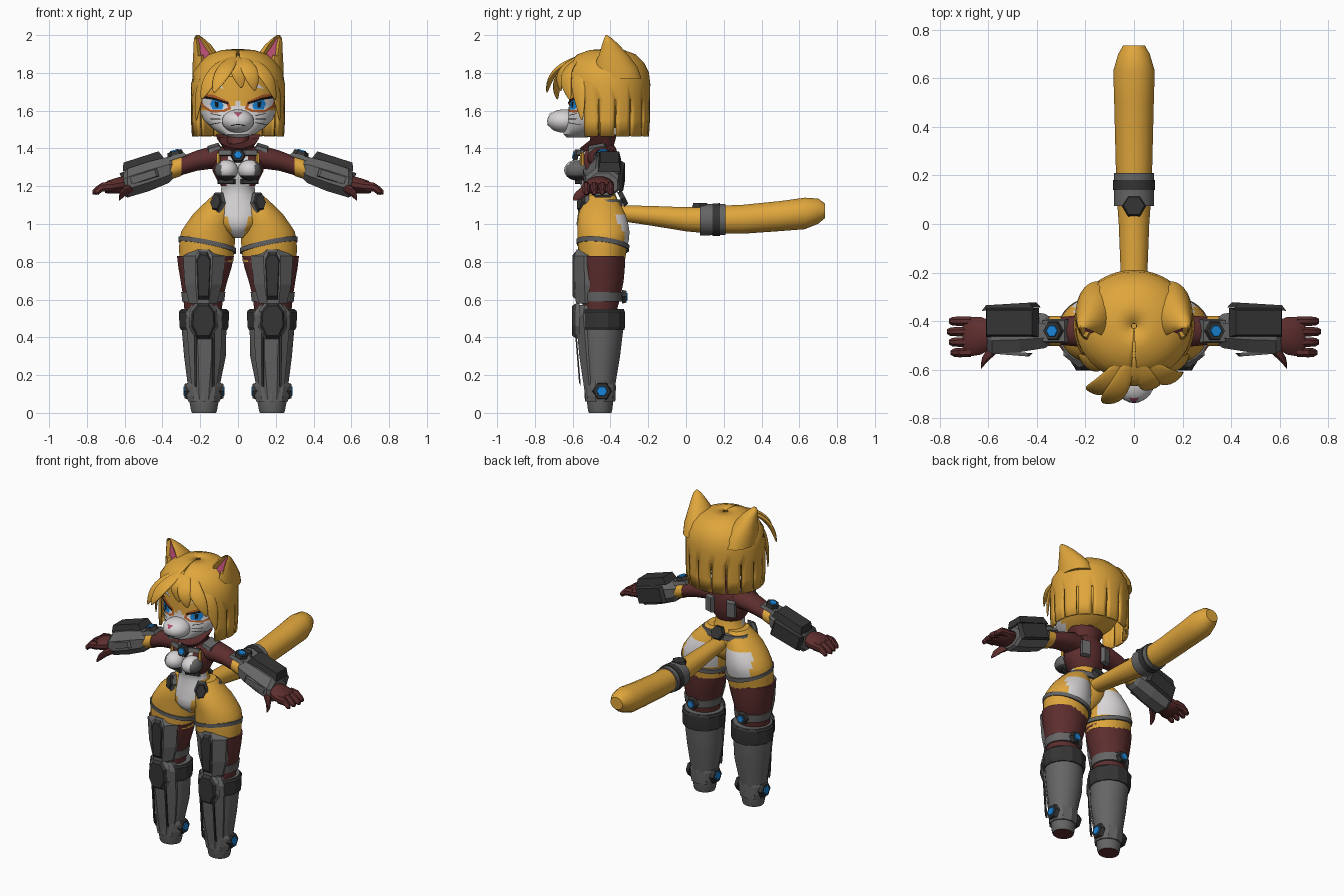
import bpy, bmesh
from math import cos, sin, pi, radians
from mathutils import Vector, Matrix
from mathutils.bvhtree import BVHTree

if "Cube" in bpy.data.objects:
    bpy.data.objects.remove(bpy.data.objects["Cube"])

COLOURS = {"golden fur": (.74, .38, .045), "white fur": (.68, .66, .67), "grey armour": (.13, .13, .13),
           "dark armour": (.035, .035, .035), "maroon suit": (.11, .027, .027), "blue glow": (.01, .23, .68),
           "pink skin": (.45, .07, .16), "orange shadow": (.46, .11, .02), "black line": (.008, .008, .008)}
GOLD, WHITE, GREY, DARK, MAROON, BLUE, PINK, ORANGE, BLACK = COLOURS
MATS = {}
for label, rgb in COLOURS.items():
    m = MATS[label] = bpy.data.materials.new(label)
    m.use_nodes = True
    m.diffuse_color = (*rgb, 1)
    m.node_tree.nodes["Principled BSDF"].inputs["Base Color"].default_value = (*rgb, 1)


def finish(bm, name, paint, mirror=False, sub=0, angle=35, recalc=True):
    """Colour, shade and link a bmesh; paint is a colour name or a rule(centre, normal)."""
    if recalc:
        bmesh.ops.recalc_face_normals(bm, faces=bm.faces[:])
    bm.normal_update()
    used = []
    for f in bm.faces:
        key = paint if isinstance(paint, str) else paint(f.calc_center_median(), f.normal)
        if key not in used:
            used.append(key)
        f.material_index = used.index(key)
        f.smooth = True
    for e in bm.edges:
        e.smooth = e.calc_face_angle(0) < radians(angle)
    me = bpy.data.meshes.new(name)
    bm.to_mesh(me)
    bm.free()
    for key in used:
        me.materials.append(MATS[key])
    ob = bpy.data.objects.new(name, me)
    bpy.context.collection.objects.link(ob)
    if mirror:
        ob.modifiers.new("mirror", "MIRROR").use_clip = False
    if sub:
        s = ob.modifiers.new("smooth", "SUBSURF")
        s.levels = s.render_levels = sub
    return ob


AXIS = {"x": Vector((1, 0, 0)), "y": Vector((0, 1, 0)), "z": Vector((0, 0, 1))}
HEAD = Vector((0, -.43, 1.66))


def loft(rings, axes="xy", n=24, bm=None, tweak=None):
    """Skin elliptical rings (x, y, z, half width, half height); axes None follows the path round the head."""
    bm = bm or bmesh.new()
    loops = []
    for i, (x, y, z, w, h) in enumerate(rings):
        p = Vector((x, y, z))
        if axes:
            a, b = AXIS[axes[0]], AXIS[axes[1]]
        else:
            t = Vector(rings[min(i + 1, len(rings) - 1)][:3]) - Vector(rings[max(i - 1, 0)][:3])
            a = t.cross(p - HEAD).normalized()
            b = a.cross(t).normalized()
        angles = [2 * pi * (k + .5) / n for k in range(n)]
        loops.append([bm.verts.new(p + a * w * cos(t) + b * h * sin(t)) for t in angles])
    for lo, hi in zip(loops, loops[1:]):
        for k in range(n):
            bm.faces.new((lo[k], lo[(k + 1) % n], hi[(k + 1) % n], hi[k]))
    bm.faces.new(loops[0])
    bm.faces.new(loops[-1])
    if tweak:
        for loop in loops:
            for v in loop:
                tweak(v.co)
    return bm


def ball(at, size, bm=None):
    bm = bm or bmesh.new()
    bmesh.ops.create_uvsphere(bm, u_segments=28, v_segments=18, radius=1,
                              matrix=Matrix.Translation(at) @ Matrix.Diagonal((*size, 1)))
    return bm


def plate(name, pts, at, normal, depth, paint, up=(0, 0, 1), taper=.85, mirror=True):
    """Raised armour plate from an outline, narrowing towards its top."""
    n = Vector(normal).normalized()
    r = Vector(up).cross(n).normalized()
    u, at, bm = n.cross(r), Vector(at), bmesh.new()
    lo, hi = ([bm.verts.new(at + n * d + (r * a + u * b) * s) for a, b in pts] for d, s in ((0, 1), (depth, taper)))
    bm.faces.new(lo)
    bm.faces.new(hi)
    for k in range(len(pts)):
        j = (k + 1) % len(pts)
        bm.faces.new((lo[k], lo[j], hi[j], hi[k]))
    finish(bm, name, paint, mirror, angle=5)


def rect(w, h):
    return [(-w, -h), (w, -h), (w, h), (-w, h)]


def hexagon(r, stretch=1):
    return [(r * cos(k * pi / 3), r * stretch * sin(k * pi / 3)) for k in range(6)]


def gem(name, at, normal, r=.045, up=(0, 0, 1), mirror=True):
    n = Vector(normal).normalized()
    plate(name + "_mount", hexagon(r), at, n, .025, DARK, up, mirror=mirror)
    plate(name + "_light", hexagon(r * .6), Vector(at) + n * .022, n, .009, BLUE, up, mirror=mirror)


# Head with muzzle
def head_paint(c, n):
    return WHITE if c.y < -.5 and c.z < 1.605 + max(0, .05 - abs(c.x)) else GOLD


profile = [(-.58, 1.457, .03, .05), (-.55, 1.475, .09, .1), (-.51, 1.51, .14, .14), (-.47, 1.555, .185, .17),
           (-.44, 1.6, .205, .185), (-.43, 1.625, .21, .19), (-.43, 1.65, .21, .19), (-.43, 1.7, .21, .19),
           (-.43, 1.78, .2, .185), (-.43, 1.86, .12, .12)]
bm = loft([(0, *p) for p in profile], n=48)
ball((0, -.645, 1.545), (.085, .09, .062), bm)
face_tree = BVHTree.FromBMesh(bm)
finish(bm, "head", head_paint)


def decal(name, pts, paint, layer=1, mirror=True):
    """Thin painted patch laid on the front of the face from an (x, z) outline."""
    bm = bmesh.new()
    f = bm.faces.new([bm.verts.new((x, -1, z)) for x, z in pts])
    f.normal_update()
    if f.normal.y > 0:
        f.normal_flip()
    bmesh.ops.triangulate(bm, faces=bm.faces[:])
    bmesh.ops.subdivide_edges(bm, edges=bm.edges[:], cuts=5, use_grid_fill=True)
    for v in bm.verts:
        hit, normal, _, _ = face_tree.ray_cast(Vector((v.co.x, -2, v.co.z)), AXIS["y"])
        if hit:
            if normal.y > 0:
                normal = -normal
            v.co = hit + normal * .0025 * layer
    finish(bm, name, paint, mirror, recalc=False)


# Painted face
decal("eye_shadow", [(.035, 1.61), (.07, 1.592), (.14, 1.59), (.19, 1.62), (.203, 1.69), (.13, 1.685), (.05, 1.65)], ORANGE)
decal("eye_white", [(.052, 1.615), (.08, 1.602), (.14, 1.602), (.178, 1.63), (.19, 1.668), (.12, 1.66), (.06, 1.638)], WHITE, 2)
decal("iris", [(.08, 1.606), (.13, 1.604), (.143, 1.635), (.132, 1.66), (.085, 1.647), (.073, 1.628)], BLUE, 3)
decal("pupil", [(.1, 1.615), (.115, 1.615), (.118, 1.648), (.099, 1.645)], BLACK, 4)
decal("lash", [(.048, 1.632), (.12, 1.656), (.2, 1.67), (.203, 1.683), (.12, 1.668), (.05, 1.644)], BLACK, 4)
decal("brow", [(.075, 1.715), (.1, 1.72), (.135, 1.715), (.11, 1.738), (.085, 1.732)], WHITE, 2)
decal("nose", [(-.02, 1.585), (0, 1.564), (.02, 1.585)], PINK, 2, False)
decal("mouth", [(0, 1.527), (.035, 1.521), (.035, 1.525), (0, 1.532)], BLACK, 2)
for k in range(3):
    z = 1.535 + k * .018
    decal("whisker", [(.09, z), (.145, z + k * .01 - .008), (.145, z + k * .01 - .005), (.09, z + .004)], BLACK, 2)

# Bobbed hair: open at the face, slit into locks at the hem
shell = [(1.465, .235, .215, 57), (1.55, .24, .22, 57), (1.66, .24, .22, 57), (1.74, .24, .222, 45), (1.8, .23, .215, 20),
         (1.85, .2, .19, 1), (1.89, .15, .15, 1), (1.912, .085, .09, 1), (1.918, .01, .01, 1)]
locks = 11
steps = [(i + .06 + .88 * k / 4) / locks for i in range(locks) for k in range(5)]
bm = bmesh.new()
grid = []
for z, w, h, opening in shell:
    angles = [radians(opening + (360 - 2 * opening) * t) for t in steps]
    grid.append([bm.verts.new((w * sin(a), -.42 - h * cos(a), z)) for a in angles])
for row, (lo, hi) in enumerate(zip(grid, grid[1:])):
    for k in range(len(steps) - 1):
        if row > 1 or k % 5 != 4:
            bm.faces.new((lo[k], lo[k + 1], hi[k + 1], hi[k]))
ob = finish(bm, "hair", GOLD)
thick = ob.modifiers.new("thickness", "SOLIDIFY")
thick.thickness, thick.offset = .018, 0


# Fringe
def fringe(name, path, mirror=False):
    rings = [(*p, *s) for p, s in zip(path, ((.02, .01), (.05, .016), (.048, .014), (.006, .004)))]
    finish(loft(rings, None, 8), name, GOLD, mirror, sub=2, angle=90)


fringe("fringe_far_right", [(-.02, -.53, 1.89), (-.1, -.65, 1.835), (-.165, -.69, 1.74), (-.195, -.68, 1.655)])
fringe("fringe_right", [(-.01, -.54, 1.895), (-.055, -.67, 1.84), (-.1, -.722, 1.77), (-.13, -.737, 1.69)])
fringe("fringe_middle", [(0, -.54, 1.895), (0, -.645, 1.845), (.005, -.66, 1.79), (.02, -.65, 1.715)])
fringe("fringe_left", [(.01, -.54, 1.895), (.05, -.65, 1.84), (.08, -.675, 1.77), (.09, -.66, 1.7)])
fringe("fringe_far_left", [(.03, -.53, 1.89), (.11, -.63, 1.835), (.175, -.64, 1.75), (.2, -.61, 1.65)])
fringe("side_lock", [(.06, -.52, 1.875), (.16, -.58, 1.8), (.21, -.565, 1.69), (.222, -.55, 1.54)], True)


# Ears with a flat, recessed pink front
def flatten_front(co):
    co.y = max(co.y, -.49 + (co.z - 1.82) * .35)


bm = loft([(.15, -.365, 1.77, .09, .13), (.157, -.375, 1.83, .085, .12), (.168, -.39, 1.89, .07, .09),
           (.19, -.405, 1.95, .046, .05), (.207, -.418, 1.983, .026, .026), (.214, -.425, 2, .008, .008)],
          n=24, tweak=flatten_front)
bmesh.ops.recalc_face_normals(bm, faces=bm.faces[:])
front = [f for f in bm.faces if f.normal.y < -.9]
bmesh.ops.inset_region(bm, faces=front, thickness=.014, depth=-.02)
inner = {f.index for f in front}
spots = [f.calc_center_median().copy() for f in front]
finish(bm, "ear", lambda c, n: PINK if any((c - s).length < .0005 for s in spots) else GOLD, True)


# Torso, neck and collar
def torso_paint(c, n):
    if c.z > 1.2:
        return WHITE if abs(c.x) < .06 and c.y < -.5 and c.z < 1.4 else MAROON
    return WHITE if c.y < -.46 and abs(c.x) < .03 + .3 * (c.z - .94) else GOLD


waist = [(-.46, .925, .03, .05), (-.46, .96, .08, .1), (-.46, 1, .125, .12), (-.455, 1.04, .14, .12), (-.455, 1.08, .14, .113),
         (-.46, 1.12, .115, .102), (-.465, 1.16, .092, .09), (-.47, 1.2, .088, .085), (-.47, 1.23, .11, .1),
         (-.47, 1.28, .135, .11), (-.46, 1.36, .14, .1), (-.45, 1.4, .1, .08), (-.45, 1.43, .06, .06), (-.45, 1.52, .055, .055)]
finish(loft([(0, *p) for p in waist], n=40), "torso", torso_paint)


def dip_collar(co):
    co.z -= max(0, -.47 - co.y) * .8


finish(loft([(0, -.455, 1.37, .09, .08), (0, -.46, 1.42, .085, .08), (0, -.465, 1.475, .118, .1),
             (0, -.465, 1.46, .1, .085)], tweak=dip_collar), "collar", MAROON)
finish(ball((.062, -.575, 1.285), (.062, .07, .055)), "bust",
       lambda c, n: DARK if c.z < 1.258 else GREY if c.x > .09 else WHITE, True)
gem("chest_gem", (0, -.57, 1.36), (0, -1, .2), .04, mirror=False)
plate("chest_strap", rect(.04, .016), (.065, -.555, 1.375), (.3, -1, .3), .015, GREY)
plate("chest_trim", rect(.008, .04), (.1, -.545, 1.34), (.6, -1, 0), .015, GOLD)
plate("shoulder_plate", rect(.035, .05), (.125, -.47, 1.395), (.3, -.2, 1), .02, GREY, up=(0, 1, 0))
plate("back_plate", rect(.03, .055), (.075, -.375, 1.3), (.3, 1, 0), .025, GREY)
plate("hem_plate", rect(.05, .014), (.06, -.565, 1.225), (.3, -1, 0), .012, DARK)

# Belt and hip pads
finish(loft([(0, -.42, 1.095, .178, .085), (0, -.42, 1.13, .158, .085)]), "belt", GREY)
plate("belt_hub", hexagon(.05), (0, -.345, 1.13), (0, 1, .5), .025, DARK, mirror=False)
plate("hip_pad_frame", hexagon(.045, 1.5), (.105, -.535, 1.11), (.55, -1, .25), .02, GREY)
plate("hip_pad", hexagon(.034, 1.5), (.113, -.55, 1.114), (.55, -1, .25), .016, DARK)


# Legs
def thigh_paint(c, n):
    return WHITE if c.y > -.375 and .875 < c.z < 1.045 and c.x < .24 else GOLD


thigh = [(.075, -.45, 1.15, .06, .075), (.1, -.45, 1.1, .09, .105), (.125, -.445, 1.05, .115, .125), (.145, -.44, 1, .13, .135),
         (.158, -.437, .96, .143, .138), (.162, -.438, .92, .148, .137), (.165, -.442, .88, .147, .131), (.168, -.446, .8, .143, .122)]
finish(loft(thigh, n=36), "thigh", thigh_paint, True)


def tilt_strap(co):
    co.z += (co.x - .16) * .2 - (co.y + .44) * .12


finish(loft([(.162, -.44, .875, .153, .139), (.162, -.44, .9, .154, .141)], tweak=tilt_strap), "thigh_strap", GREY, True)
finish(loft([(.172, -.447, .83, .152, .126), (.175, -.447, .77, .142, .124), (.18, -.447, .7, .125, .118), (.184, -.45, .62, .108, .105),
             (.185, -.455, .55, .1, .092), (.185, -.455, .45, .1, .09)]), "stocking", MAROON, True)
finish(loft([(.184, -.446, .59, .112, .108), (.184, -.446, .64, .118, .114)]), "knee_band", GREY, True)
gem("knee_gem", (.185, -.34, .615), (0, 1, 0), .042)
finish(loft([(.18, -.5, .865, .06, .085), (.18, -.505, .83, .12, .094), (.183, -.5, .68, .108, .096), (.185, -.5, .58, .08, .09)], n=8),
       "thigh_guard", GREY, True, angle=5)
plate("thigh_guard_stripe", [(-.03, -.12), (.03, -.12), (.04, .1), (.02, .135), (-.02, .135), (-.04, .1)],
      (.182, -.583, .72), (0, -1, 0), .018, DARK)
finish(loft([(.18, -.448, .55, .122, .12), (.18, -.448, .45, .12, .118), (.175, -.45, .3, .112, .102), (.18, -.453, .17, .09, .083),
             (.18, -.455, .07, .08, .072), (.18, -.455, .015, .07, .065), (.18, -.455, 0, .065, .06)], n=20),
       "boot", lambda c, n: MAROON if n.z < -.9 else GREY, True)
finish(loft([(.18, -.445, .44, .126, .123), (.18, -.445, .455, .134, .126), (.18, -.445, .535, .138, .126), (.18, -.445, .545, .13, .12)],
            n=12), "boot_cuff", DARK, True, angle=20)
finish(loft([(.18, -.51, .57, .075, .07), (.18, -.515, .52, .105, .076), (.175, -.5, .3, .092, .07), (.18, -.49, .12, .07, .052),
             (.18, -.49, .07, .062, .045)], n=8), "shin_guard", GREY, True, angle=5)
for side in (-1, 1):
    plate("shin_groove", rect(.006, .14), (.178 + side * .047, -.568, .28), (0, -1, -.08), .008, DARK)
    gem("ankle_gem", (.18 + side * .078, -.445, .115), (side, 0, 0), .052)
knee = [(-.035, -.095), (.035, -.095), (.065, -.03), (.06, .05), (.03, .09), (-.03, .09), (-.06, .05), (-.065, -.03)]
plate("knee_frame", [(a * 1.2, b * 1.1) for a, b in knee], (.183, -.565, .49), (0, -1, 0), .02, GREY)
plate("knee_pad", knee, (.183, -.583, .49), (0, -1, 0), .02, DARK)
finish(loft([(.18, -.455, .06, .088, .08), (.18, -.455, .09, .096, .082), (.18, -.455, .14, .098, .084), (.18, -.455, .165, .09, .08)],
            n=10), "ankle_ring", GREY, True, angle=5)

# Arms
finish(loft([(.06, -.45, 1.35, .07, .06), (.14, -.445, 1.352, .078, .06), (.22, -.44, 1.335, .066, .054),
             (.3, -.44, 1.308, .058, .05), (.4, -.44, 1.275, .058, .05)], "yz"), "sleeve", MAROON, True)
finish(loft([(.3, -.44, 1.308, .062, .054), (.365, -.44, 1.287, .063, .055)], "yz"), "arm_band", GOLD, True)
finish(loft([(.345, -.44, 1.293, .06, .06), (.365, -.44, 1.287, .076, .075), (.47, -.44, 1.253, .094, .085),
             (.585, -.44, 1.217, .102, .083), (.605, -.44, 1.21, .085, .065)], "yz", 8), "gauntlet", GREY, True, angle=5)
plate("gauntlet_top", rect(.115, .06), (.5, -.405, 1.312), (.32, 0, 1), .045, DARK, up=(0, 1, 0))
plate("gauntlet_back", rect(.11, .055), (.505, -.35, 1.25), (.06, 1, 0), .022, DARK, up=(.32, 0, 1))
plate("gauntlet_front", rect(.08, .022), (.5, -.525, 1.25), (.08, -1, 0), .015, GREY, up=(.32, 0, 1))
plate("arm_mount", rect(.055, .05), (.325, -.44, 1.345), (.3, 0, 1), .022, GREY, up=(0, 1, 0))
gem("arm_gem", (.33, -.44, 1.362), (.3, 0, 1), .045, up=(0, 1, 0))

# Hands
finish(loft([(.58, -.455, 1.213, .055, .045), (.63, -.46, 1.205, .08, .045), (.69, -.465, 1.195, .085, .036), (.705, -.465, 1.19, .07, .025)],
            "yz", 12), "palm", MAROON, True)
for k in range(4):
    y, reach = -.4 - k * .043, .77 - .008 * abs(k - 1)
    finish(loft([(.67, y, 1.2, .02, .028), (.72, y, 1.195, .021, .026), (reach - .015, y, 1.175, .019, .022),
                 (reach, y, 1.168, .01, .012)], "yz", 8), "finger", MAROON, True)
finish(loft([(.55, -.49, 1.2, .03, .025), (.6, -.535, 1.175, .03, .028), (.625, -.57, 1.15, .022, .024), (.63, -.588, 1.135, .012, .012)],
            "yz", 10), "thumb", MAROON, True)

# Tail with its cuff
tail = [(-.38, 1.06, .05, .04), (-.2, 1.045, .056, .052), (0, 1.025, .064, .065), (.14, 1.022, .074, .075), (.3, 1.025, .078, .078),
        (.5, 1.042, .083, .081), (.63, 1.056, .087, .085), (.7, 1.068, .066, .068), (.735, 1.07, .045, .04)]
finish(loft([(0, *p) for p in tail], "xz", 16), "tail", GOLD)
for name, lo, hi, r, paint in (("tail_cuff", .075, .21, .084, GREY), ("tail_cuff_band", .14, .18, .088, DARK)):
    finish(loft([(0, lo, 1.022, r, r), (0, hi, 1.024, r, r)], "xz", 16), name, paint)
plate("tail_cuff_plate", hexagon(.05), (0, .075, 1.088), (0, 0, 1), .022, DARK, up=(0, 1, 0), mirror=False)
